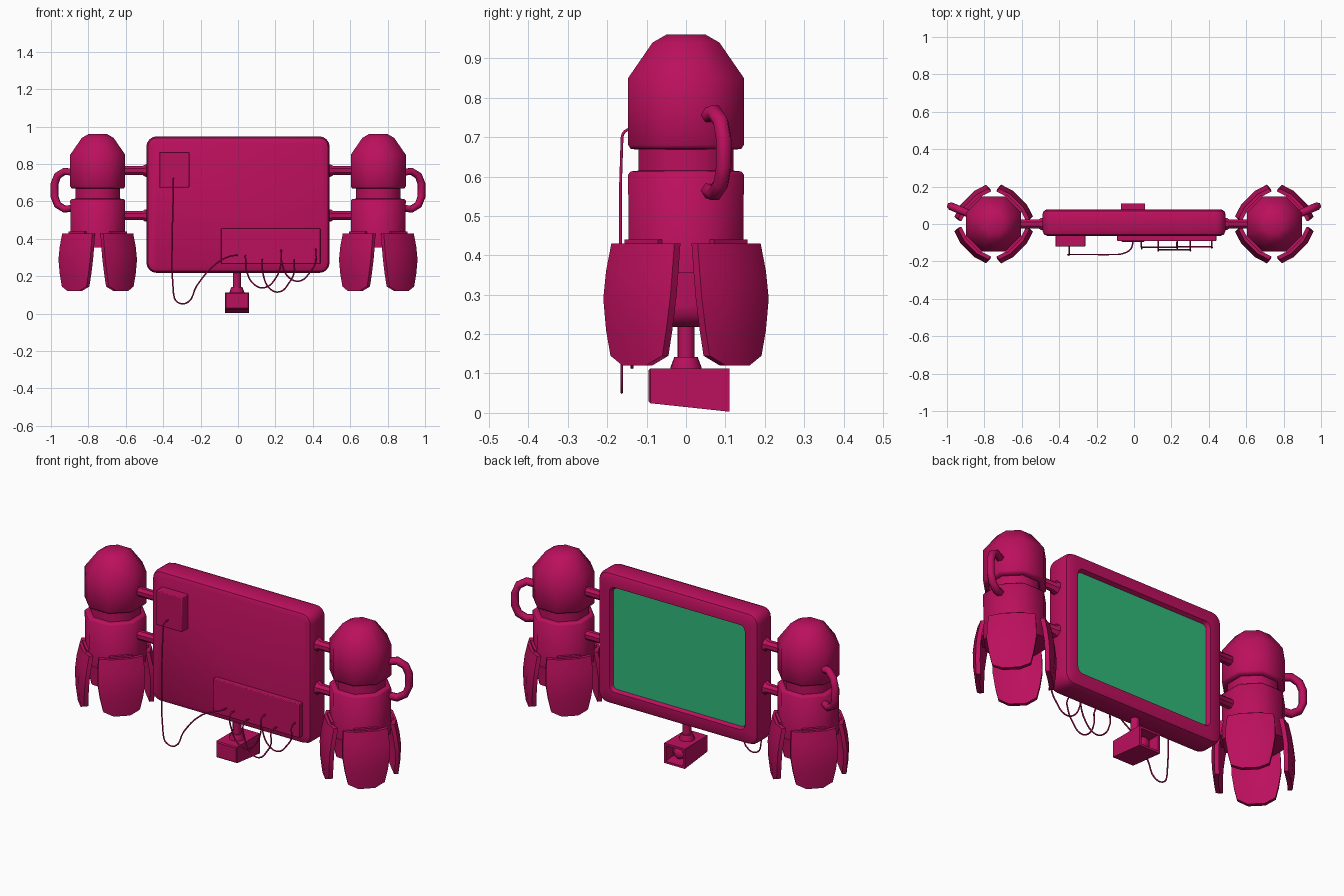
import bpy, bmesh
from math import sin, cos, pi, radians, sqrt
from mathutils import Vector

if "Cube" in bpy.data.objects:
    bpy.data.objects.remove(bpy.data.objects["Cube"])


def material(name, color):
    m = bpy.data.materials.new(name)
    m.diffuse_color = color
    m.use_nodes = True
    m.node_tree.nodes["Principled BSDF"].inputs["Base Color"].default_value = m.diffuse_color
    return m


RED = material("crimson", (0.50, 0.005, 0.11, 1))
GREEN = material("screen green", (0.03, 0.48, 0.19, 1))


def finish(name, bm, mat=RED, mirror=False, angle=35, bevel=0):
    bmesh.ops.recalc_face_normals(bm, faces=bm.faces)
    me = bpy.data.meshes.new(name)
    bm.to_mesh(me)
    bm.free()
    me.materials.append(mat)
    me.polygons.foreach_set("use_smooth", [True] * len(me.polygons))
    me.set_sharp_from_angle(angle=radians(angle))
    ob = bpy.data.objects.new(name, me)
    bpy.context.collection.objects.link(ob)
    if bevel:
        b = ob.modifiers.new("bevel", "BEVEL")
        b.width, b.segments = bevel, 2
    if mirror:
        ob.modifiers.new("mirror", "MIRROR")
    return ob


def loft(bm, loops, cap_start=True, cap_end=True):
    rows = [[bm.verts.new(p) for p in lp] for lp in loops]
    n = len(rows[0])
    for a, b in zip(rows, rows[1:]):
        for i in range(n):
            bm.faces.new((a[i], a[(i + 1) % n], b[(i + 1) % n], b[i]))
    if cap_start:
        bm.faces.new(rows[0][::-1])
    if cap_end:
        bm.faces.new(rows[-1])


def ring(x, y, z, r, n=8, turn=pi / 8):
    return [(x + r * cos(turn + 2 * pi * i / n), y + r * sin(turn + 2 * pi * i / n), z)
            for i in range(n)]


def box(name, x0, x1, y0, y1, z0, z1, **kw):
    bm = bmesh.new()
    loft(bm, [[(x0, y0, z), (x1, y0, z), (x1, y1, z), (x0, y1, z)] for z in (z0, z1)])
    return finish(name, bm, **kw)


def rounded_rect(y, inset, radius, cz=0.583, hx=0.49, hz=0.365, seg=4):
    hx, hz = hx - inset, hz - inset
    pts = []
    for k, (sx, sz) in enumerate(((1, 1), (-1, 1), (-1, -1), (1, -1))):
        for i in range(seg + 1):
            a = pi / 2 * (k + i / seg)
            pts.append((sx * (hx - radius) + radius * cos(a), y,
                        cz + sz * (hz - radius) + radius * sin(a)))
    return pts


def tube(name, pts, r, mirror=False, res=4, sides=1):
    cu = bpy.data.curves.new(name, "CURVE")
    cu.dimensions = "3D"
    cu.bevel_depth, cu.bevel_resolution = r, sides
    cu.use_fill_caps = True
    cu.resolution_u = res
    sp = cu.splines.new("BEZIER" if res > 1 else "POLY")
    if res > 1:
        sp.bezier_points.add(len(pts) - 1)
        for b, p in zip(sp.bezier_points, pts):
            b.co = p
            b.handle_left_type = b.handle_right_type = "AUTO"
    else:
        sp.points.add(len(pts) - 1)
        for b, p in zip(sp.points, pts):
            b.co = (*p, 1)
    cu.materials.append(RED)
    ob = bpy.data.objects.new(name, cu)
    bpy.context.collection.objects.link(ob)
    if mirror:
        ob.modifiers.new("mirror", "MIRROR")
    return ob


# Monitor housing with a recessed opening on the +y side
bm = bmesh.new()
loft(bm, [rounded_rect(*s) for s in (
    (-0.065, 0.03, 0.03), (-0.056, 0.009, 0.045), (-0.035, 0, 0.055), (0.05, 0, 0.055),
    (0.069, 0.007, 0.05), (0.077, 0.022, 0.04), (0.077, 0.075, 0.03), (0.055, 0.085, 0.025))])
finish("monitor_housing", bm)

# Screen
bm = bmesh.new()
bm.faces.new([bm.verts.new(p) for p in rounded_rect(0.058, 0.085, 0.025)][::-1])
finish("screen", bm, mat=GREEN)

# Boxes on the front of the housing
box("small_box", -0.42, -0.26, -0.12, -0.05, 0.675, 0.865, bevel=0.004)
box("connector_box", -0.09, 0.44, -0.092, -0.05, 0.265, 0.455, bevel=0.004)

# Booster pods, octagonal with a domed top and a groove
PX = 0.75
K = 1 / cos(pi / 8)
bm = bmesh.new()
profile = [(0.145, 0.355), (0.147, 0.605), (0.14, 0.613), (0.12, 0.615), (0.12, 0.668),
           (0.14, 0.67), (0.147, 0.68), (0.147, 0.85), (0.085, 0.94), (0.05, 0.96)]
loft(bm, [ring(PX, 0, z, r * K) for r, z in profile])
finish("booster_pod", bm, mirror=True, angle=50)

# Four curved fins around each pod
bm = bmesh.new()
# z at the edge, z at the middle, half width, radius at edge, radius at middle
rows = [(0.43, 0.43, 0.113, 0.155, 0.175), (0.36, 0.36, 0.119, 0.168, 0.19),
        (0.29, 0.29, 0.12, 0.177, 0.198), (0.21, 0.205, 0.108, 0.179, 0.196),
        (0.145, 0.12, 0.093, 0.178, 0.186)]
for q in range(4):
    a = pi / 4 + q * pi / 2
    out, side = Vector((cos(a), sin(a), 0)), Vector((-sin(a), cos(a), 0))
    layers = []
    for ze, zm, w, re, rm in rows:
        outer, inner = [], []
        for u in (-1, -0.45, 0.45, 1):
            f = 0 if abs(u) == 1 else 1
            p = Vector((PX, 0, ze + (zm - ze) * f)) + side * u * w
            r = re + (rm - re) * f
            outer.append(p + out * r)
            inner.append(p + out * (r - 0.022))
        layers.append(outer + inner[::-1])
    loft(bm, layers)
    # mounting tab between fin and pod
    loft(bm, [[Vector((PX, 0, z)) + side * u * 0.06 + out * r
               for u, r in ((-1, 0.13), (1, 0.13), (1, 0.16), (-1, 0.16))]
              for z in (0.38, 0.44)])
finish("pod_fins", bm, mirror=True, angle=30)

# Side grab handles
d = (cos(pi / 8), sin(pi / 8))
tube("pod_handle", [(PX + r * d[0], r * d[1], z) for r, z in (
    (0.13, 0.752), (0.19, 0.762), (0.232, 0.738), (0.25, 0.695), (0.25, 0.625),
    (0.232, 0.582), (0.19, 0.558), (0.13, 0.568))], 0.021, mirror=True, res=1)

# Struts joining pods and housing, flared at the housing
bm = bmesh.new()
for z0 in (0.765, 0.525):
    loft(bm, [[(x, p[0], z0 + p[1]) for p in ring(0, 0, 0, r)]
              for x, r in ((0.47, 0.036), (0.495, 0.036), (0.51, 0.026), (0.63, 0.026))])
finish("strut", bm, mirror=True)

# Camera stem with a conical foot
bm = bmesh.new()
loft(bm, [ring(-0.006, 0, z, r, 12) for z, r in (
    (0.10, 0.04), (0.115, 0.04), (0.142, 0.03), (0.142, 0.022), (0.24, 0.022))])
finish("camera_stem", bm)

# Camera body with slanted underside and a hollow +y end
def camera_loop(y, inset):
    zb = 0.025 - 0.022 * (y + 0.095) / 0.205
    x0, x1, z0, z1 = -0.07 + inset, 0.058 - inset, zb + inset, 0.113 - inset
    return [(x0, y, z0), (x1, y, z0), (x1, y, z1), (x0, y, z1)]


bm = bmesh.new()
loft(bm, [camera_loop(y, i) for y, i in (
    (-0.095, 0.005), (-0.09, 0), (0.11, 0), (0.11, 0.012), (0.05, 0.014))])
finish("camera_body", bm)

# Camera lens
bm = bmesh.new()
loft(bm, [[(-0.006 + p[0], y, 0.058 + p[1]) for p in ring(0, 0, 0, r, 12)]
          for y, r in ((0.045, 0.03), (0.075, 0.03), (0.085, 0.02), (0.088, 0.008))])
finish("camera_lens", bm)

# Long cable from the small box to the connector box
tube("long_cable", [(-0.345, -0.115, 0.72), (-0.345, -0.155, 0.715), (-0.345, -0.163, 0.68),
                    (-0.345, -0.163, 0.11), (-0.325, -0.163, 0.062), (-0.27, -0.163, 0.06),
                    (-0.22, -0.163, 0.15), (-0.12, -0.163, 0.265), (-0.05, -0.155, 0.305),
                    (-0.015, -0.13, 0.312), (-0.005, -0.085, 0.312)], 0.004)

# Looping short cables under the connector box
for xa, za, xb, zb, low, y in ((0.04, 0.31, 0.23, 0.34, 0.14, -0.125),
                               (0.13, 0.29, 0.30, 0.29, 0.117, -0.137),
                               (0.23, 0.34, 0.415, 0.345, 0.175, -0.122)):
    w = xb - xa
    tube("short_cable", [(xa, -0.085, za), (xa, y, za - 0.01), (xa + 0.03 * w, y, low + 0.09),
                         (xa + 0.25 * w, y, low + 0.015), (xa + 0.55 * w, y, low),
                         (xa + 0.85 * w, y, low + 0.05), (xb, y, zb - 0.07),
                         (xb, y, zb - 0.01), (xb, -0.085, zb)], 0.004)
